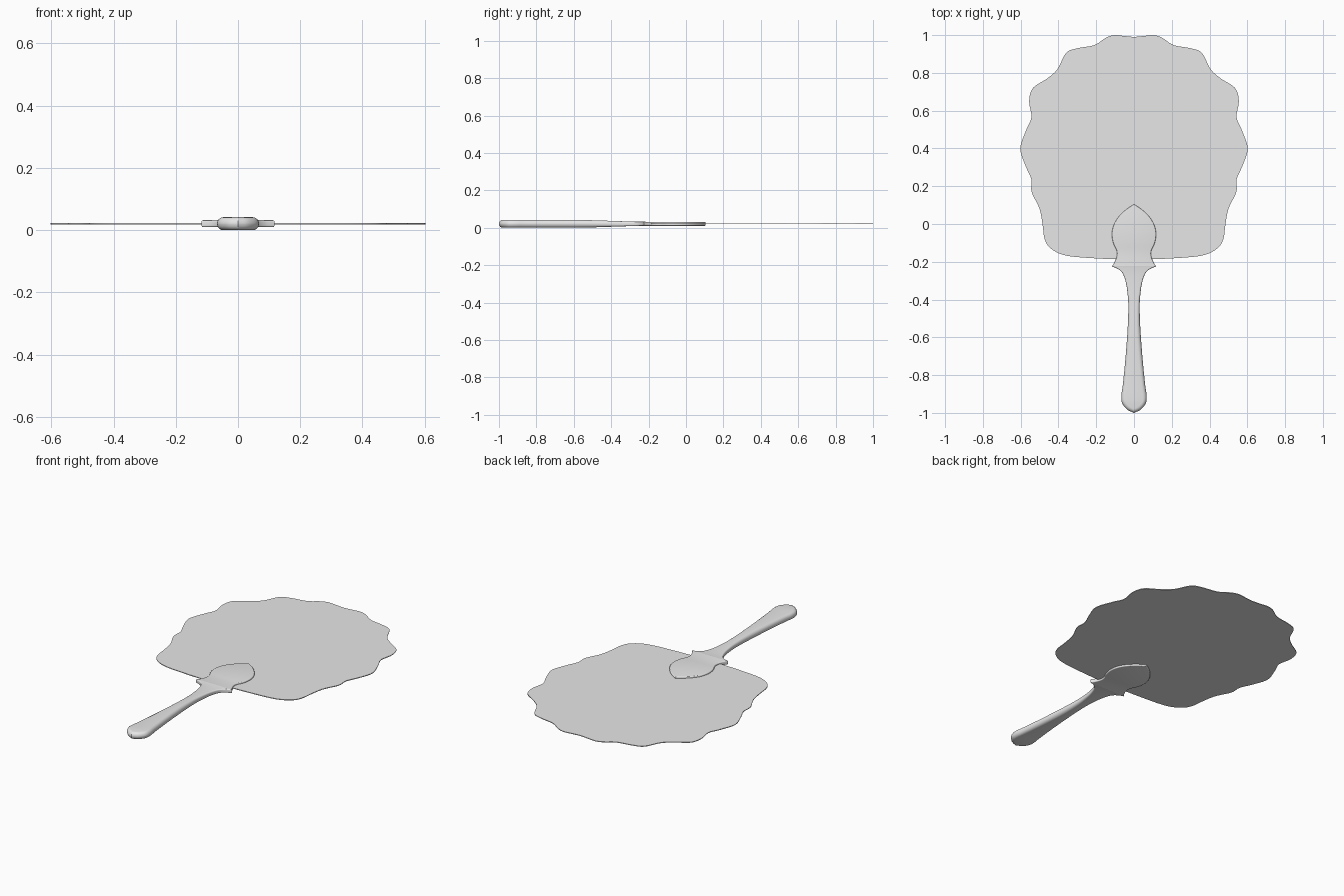
import bpy, bmesh, math
from mathutils import Vector

cube = bpy.data.objects.get("Cube")
if cube:
    bpy.data.objects.remove(cube)

MID = 0.021  # height of the central plane

grey = bpy.data.materials.new("light_grey")
grey.use_nodes = True
grey.diffuse_color = (0.8, 0.8, 0.8, 1)
grey.node_tree.nodes["Principled BSDF"].inputs["Base Color"].default_value = (0.8, 0.8, 0.8, 1)


def smooth_path(points, steps):
    """Catmull-Rom curve through 2D points."""
    p = [Vector(q) for q in points]
    p = [2 * p[0] - p[1]] + p + [2 * p[-1] - p[-2]]
    out = []
    for a, b, c, d in zip(p, p[1:], p[2:], p[3:]):
        for i in range(steps):
            t = i / steps
            out.append(0.5 * (2 * b + (c - a) * t + (2 * a - 5 * b + 4 * c - d) * t ** 2
                              + (3 * b - a - 3 * c + d) * t ** 3))
    return out + [p[-2]]


def finish(name, bm):
    bmesh.ops.remove_doubles(bm, verts=bm.verts, dist=0.00002)
    bmesh.ops.recalc_face_normals(bm, faces=bm.faces)
    mesh = bpy.data.meshes.new(name)
    bm.to_mesh(mesh)
    bm.free()
    mesh.materials.append(grey)
    obj = bpy.data.objects.new(name, mesh)
    bpy.context.collection.objects.link(obj)
    bpy.ops.object.select_all(action='DESELECT')
    obj.select_set(True)
    bpy.context.view_layer.objects.active = obj
    bpy.ops.object.shade_smooth_by_angle(angle=math.radians(40))


# Scalloped fan leaf: half outline, mirrored and given a thin thickness
leaf_half = [(0, .99), (.05, .995), (.105, 1), (.15, .985), (.21, .947), (.3, .93), (.36, .905),
             (.405, .82), (.46, .77), (.535, .72), (.555, .65), (.543, .565), (.57, .5),
             (.602, .4), (.575, .31), (.543, .235), (.542, .17), (.5, .08), (.483, -.01),
             (.473, -.08), (.44, -.13), (.36, -.167), (.2, -.182), (0, -.19)]
half = smooth_path(leaf_half, 5)
outline = half + [Vector((-q.x, q.y)) for q in reversed(half[1:-1])]
bm = bmesh.new()
face = bm.faces.new([bm.verts.new((q.x, q.y, MID - 0.002)) for q in outline])
top = bmesh.ops.extrude_face_region(bm, geom=[face])["geom"]
bmesh.ops.translate(bm, vec=(0, 0, 0.004), verts=[v for v in top if isinstance(v, bmesh.types.BMVert)])
finish("fan_leaf", bm)

# Handle: leaf-shaped clasp, flared collar with sharp tips, swelling grip
clasp = [(0, .105), (.04, .078), (.078, .042), (.105, 0), (.117, -.05), (.11, -.1),
         (.092, -.14), (.091, -.17), (.102, -.2), (.117, -.225)]
grip = [(.117, -.225), (.085, -.238), (.06, -.262), (.043, -.31), (.034, -.37), (.03, -.44),
        (.034, -.56), (.046, -.72), (.059, -.85), (.067, -.91), (.062, -.95),
        (.035, -.983), (0, -1)]
side = smooth_path(clasp, 4)[:-1] + smooth_path(grip, 5)


def blend(y):
    """0 on the flat clasp, 1 on the thick rounded grip."""
    t = min(max((-0.2 - y) / 0.42, 0), 1)
    return t * t * (3 - 2 * t)


def station(i, angle):
    """Point of the rounded edge at outline point i."""
    q = side[i]
    tangent = (side[min(i + 1, len(side) - 1)] - side[max(i - 1, 0)]).normalized()
    normal = Vector((-tangent.y, tangent.x))
    if q.x < 1e-6:
        normal = Vector((0, math.copysign(1, q.y)))
    k = blend(q.y)
    height = 0.011 + 0.010 * k
    radius = 0.005 + 0.015 * k
    inset = q - normal * radius * (1 - math.cos(angle))
    z = height - radius * (1 - math.sin(angle))
    return max(inset.x, 0), inset.y, z


bm = bmesh.new()
angles = [math.radians(a) for a in (90, 68, 45, 22, 0)]
loops = []
for i in range(len(side)):
    upper = [station(i, a) for a in angles]
    right = [(x, y, MID + z) for x, y, z in upper]
    right += [(x, y, MID - z) for x, y, z in reversed(upper)]
    ring = right + [(-x, y, z) for x, y, z in reversed(right)]
    loops.append([bm.verts.new(c) for c in ring])
for a, b in zip(loops, loops[1:]):
    for j in range(len(a)):
        n = (j + 1) % len(a)
        bm.faces.new((a[j], a[n], b[n], b[j]))
bmesh.ops.dissolve_degenerate(bm, dist=0.00001, edges=bm.edges)
finish("handle", bm)
